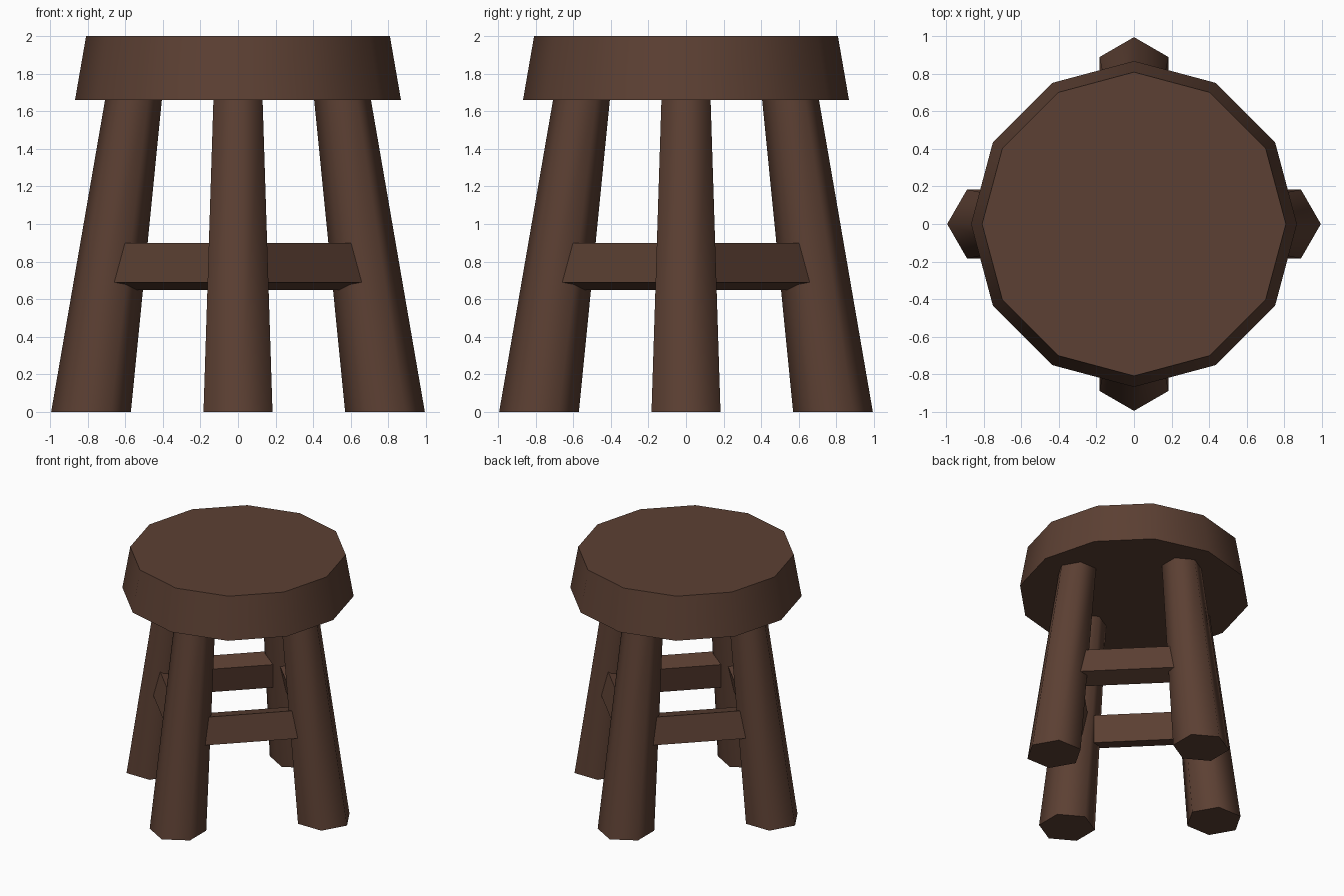
import bpy, math
from mathutils import Vector, Matrix

if "Cube" in bpy.data.objects:
    bpy.data.objects.remove(bpy.data.objects["Cube"])

wood = bpy.data.materials.new("dark_brown_wood")
wood.diffuse_color = (0.107, 0.051, 0.033, 1)
wood.use_nodes = True
wood.node_tree.nodes["Principled BSDF"].inputs["Base Color"].default_value = wood.diffuse_color


def add_object(name, verts, faces, smooth_angle=None):
    mesh = bpy.data.meshes.new(name)
    mesh.from_pydata(verts, [], faces)
    mesh.materials.append(wood)
    ob = bpy.data.objects.new(name, mesh)
    bpy.context.collection.objects.link(ob)
    if smooth_angle:
        bpy.ops.object.select_all(action='DESELECT')
        ob.select_set(True)
        bpy.context.view_layer.objects.active = ob
        bpy.ops.object.shade_smooth_by_angle(angle=math.radians(smooth_angle))
    return ob


def prism(name, lower, upper, turn=Matrix(), smooth_angle=None):
    """Closed solid between two matching counter-clockwise loops."""
    n = len(lower)
    faces = [(i, (i + 1) % n, n + (i + 1) % n, n + i) for i in range(n)]
    faces += [tuple(reversed(range(n))), tuple(range(n, 2 * n))]
    return add_object(name, [turn @ Vector(p) for p in lower + upper], faces, smooth_angle)


def ring(n, radius, x, z):
    return [(x + radius * math.cos(math.tau * i / n),
             radius * math.sin(math.tau * i / n), z) for i in range(n)]


# Seat: twelve-sided, narrowing slightly to the top
prism("seat", ring(12, 0.867, 0, 1.66), ring(12, 0.808, 0, 2.0), smooth_angle=50)

# Stretcher corners in the right/back quadrant: long end (x) and short end (y)
E = 0.16
section = [(0.66, E, 0.69), (0.628, E - 0.032, 0.90),
           (0.518, E - 0.142, 0.86), (0.55, E - 0.11, 0.65)]
far_section = [(y, x, z) for x, y, z in section]

legs = ["right", "back", "left", "front"]
for i, side in enumerate(legs):
    turn = Matrix.Rotation(i * math.pi / 2, 4, 'Z')
    # Splayed, tapered six-sided leg
    prism(side + "_leg", ring(6, 0.212, 0.782, 0), ring(6, 0.151, 0.556, 1.662),
          turn, smooth_angle=65)
    # Tilted stretcher to the next leg
    prism(side + "_" + legs[(i + 1) % 4] + "_stretcher",
          section[::-1], far_section[::-1], turn)

# Make every part face outward
import bmesh
for ob in bpy.context.collection.objects:
    bm = bmesh.new()
    bm.from_mesh(ob.data)
    bmesh.ops.recalc_face_normals(bm, faces=bm.faces)
    bm.to_mesh(ob.data)
    bm.free()
